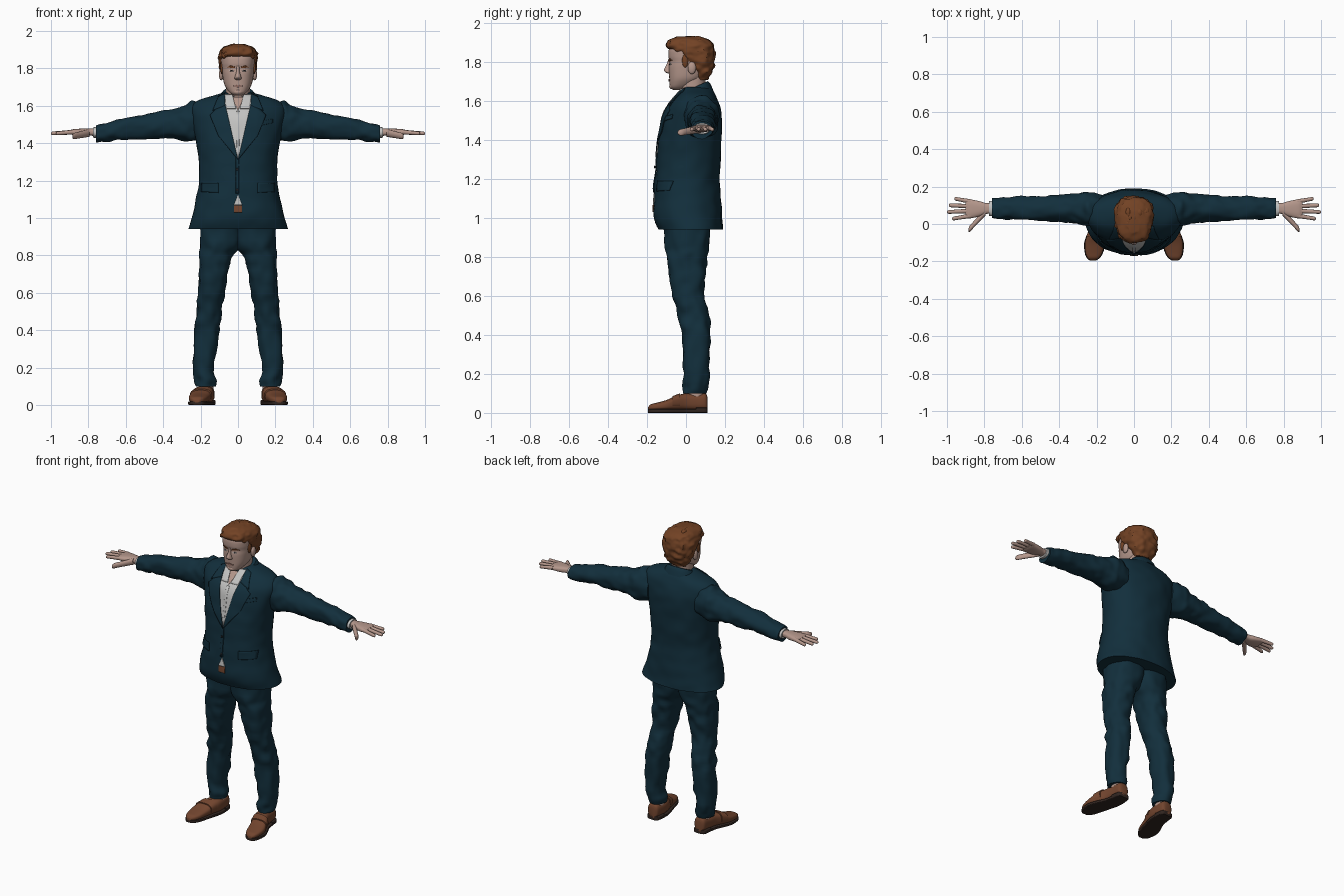
import bpy, bmesh, math, random
from mathutils import Vector, noise
from mathutils.bvhtree import BVHTree

if "Cube" in bpy.data.objects:
    bpy.data.objects.remove(bpy.data.objects["Cube"])
random.seed(4)


def material(name, *rgb):
    mat = bpy.data.materials.new(name)
    mat.use_nodes = True
    mat.diffuse_color = (*rgb, 1)
    mat.node_tree.nodes["Principled BSDF"].inputs["Base Color"].default_value = (*rgb, 1)
    return mat


suit = material("navy cloth", .006, .028, .045)
shirt = material("white cotton", .55, .55, .54)
skin = material("skin", .46, .31, .26)
hair = material("auburn hair", .17, .055, .018)
leather = material("brown leather", .17, .06, .028)
sole = material("dark sole", .03, .018, .014)
lip = material("lips", .32, .17, .14)
dark = material("dark buttons and eyes", .015, .015, .018)


def finish(name, mat, mesh, mirror):
    """Recalculate normals, shade smooth with sharp edges, and mirror if asked."""
    bm = bmesh.new()
    bm.from_mesh(mesh)
    bmesh.ops.remove_doubles(bm, verts=bm.verts, dist=.0001)
    bmesh.ops.recalc_face_normals(bm, faces=bm.faces)
    bm.to_mesh(mesh)
    bm.free()
    mesh.materials.append(mat)
    mesh.shade_smooth()
    mesh.set_sharp_from_angle(angle=math.radians(45))
    obj = bpy.data.objects.new(name, mesh)
    bpy.context.collection.objects.link(obj)
    if mirror:
        obj.modifiers.new("Mirror", "MIRROR").use_mirror_merge = False
    return obj


def spline(p, q, r, s, t):
    return q + t * (r - p + t * (2*p - 5*q + 4*r - s + t * (3*(q - r) + s - p))) / 2


def loft(name, mat, rows, axis="z", power=2.2, rough=0, freq=20, mirror=False,
         tilt=0, sides=48, steps=5):
    """Skin rounded sections; each row is position, low/high across, low/high up."""
    padded = [rows[0], *rows, rows[-1]]
    sections = [[spline(*c, k / steps) for c in zip(*padded[i:i + 4])]
                for i in range(len(rows) - 1) for k in range(steps)] + [rows[-1]]
    verts, faces = [], []
    for pos, a_low, a_high, b_low, b_high in sections:
        for k in range(sides):
            angle = math.tau * k / sides
            c, s = math.cos(angle), math.sin(angle)
            c = math.copysign(abs(c) ** (2 / power), c)
            s = math.copysign(abs(s) ** (2 / power), s)
            a, b = (a_low + a_high + (a_high - a_low) * c) / 2, (b_low + b_high + (b_high - b_low) * s) / 2
            point = Vector({"x": (pos, a, b), "y": (a, pos, b), "z": (a, b, pos)}[axis])
            if rough:
                bump = rough * noise.noise(point * freq)
                point += bump * Vector({"x": (0, c, s), "y": (c, 0, s), "z": (c, s, 0)}[axis])
            point.z += tilt * point.y
            verts.append(point)
    for i in range(len(sections) - 1):
        for k in range(sides):
            j = (k + 1) % sides
            faces.append([i*sides + k, i*sides + j, (i+1)*sides + j, (i+1)*sides + k])
    faces += [list(range(sides)), list(range(len(verts) - sides, len(verts)))]
    mesh = bpy.data.meshes.new(name)
    mesh.from_pydata(verts, [], faces)
    finish(name, mat, mesh, mirror)
    return verts, faces


def centred(rows):
    """Rows of height, half width, front, back."""
    return [(z, -w, w, front, back) for z, w, front, back in rows]


def plate(name, mat, target, corners, mirror=False, lift=.002, n=8):
    """Thin four-cornered patch laid on the front of a target surface."""
    p, q, r, s = (Vector(c) for c in corners)
    verts = []
    for i in range(n + 1):
        for j in range(n + 1):
            x, z = p.lerp(q, i / n).lerp(s.lerp(r, i / n), j / n)
            hit = target.ray_cast(Vector((x, -1, z)), Vector((0, 1, 0)))[0]
            hit = hit or target.find_nearest(Vector((x, 0, z)))[0]
            verts.append((x, hit.y - lift, z))
    w = n + 1
    faces = [(i*w + j, i*w + j + 1, (i+1)*w + j + 1, (i+1)*w + j) for i in range(n) for j in range(n)]
    mesh = bpy.data.meshes.new(name)
    mesh.from_pydata(verts, [], faces)
    solid = finish(name, mat, mesh, mirror).modifiers.new("Thickness", "SOLIDIFY")
    solid.thickness, solid.offset = .005, 0


def ball(name, mat, centre, size, mirror=False):
    bm = bmesh.new()
    bmesh.ops.create_uvsphere(bm, u_segments=20, v_segments=12, radius=1)
    for v in bm.verts:
        v.co = Vector(a * b for a, b in zip(v.co, size)) + Vector(centre)
    mesh = bpy.data.meshes.new(name)
    bm.to_mesh(mesh)
    bm.free()
    finish(name, mat, mesh, mirror)


# Jacket body, sleeves and standing collar
torso = loft("jacket_body", suit, centred([
    (.94, .265, -.14, .19), (1, .25, -.165, .185), (1.1, .225, -.165, .18),
    (1.2, .21, -.157, .172), (1.3, .21, -.15, .178), (1.4, .222, -.14, .182),
    (1.5, .24, -.12, .182), (1.56, .25, -.1, .175), (1.6, .245, -.07, .165),
    (1.63, .21, -.045, .15), (1.655, .13, -.025, .135), (1.67, .08, -.01, .12)]),
    rough=.006, freq=14)
loft("jacket_sleeves", suit, [
    (.17, .01, .155, 1.43, 1.6), (.24, -.01, .168, 1.41, 1.625), (.28, -.005, .17, 1.41, 1.605),
    (.35, .008, .16, 1.425, 1.58), (.45, .015, .15, 1.425, 1.56), (.6, .02, .145, 1.42, 1.535),
    (.7, .025, .14, 1.41, 1.51), (.76, .03, .135, 1.405, 1.495)],
    "x", rough=.01, freq=22, mirror=True)
loft("jacket_collar", suit, centred([(1.59, .11, -.02, .14), (1.63, .093, -.012, .125),
                                     (1.65, .08, -.005, .112)]), tilt=.45)

# Trousers
loft("trouser_legs", suit, [
    (.1, .12, .22, -.012, .105), (.13, .122, .23, -.015, .112), (.2, .128, .235, -.018, .12),
    (.4, .1, .235, -.022, .126), (.5, .088, .222, -.042, .118), (.6, .073, .215, -.068, .095),
    (.72, .05, .208, -.09, .1), (.8, .024, .205, -.1, .11), (.86, -.02, .203, -.108, .12),
    (.98, -.04, .2, -.115, .13)], rough=.012, freq=19, mirror=True)

# Neck and head
neck = loft("neck", skin, centred([(1.57, .075, -.04, .11), (1.64, .064, -.03, .1),
                                   (1.74, .064, -.03, .1)]))
head = loft("head", skin, centred([
    (1.655, .022, -.066, -.015), (1.668, .042, -.08, .01), (1.69, .06, -.084, .05),
    (1.72, .075, -.086, .09), (1.77, .084, -.088, .12), (1.8, .087, -.085, .125),
    (1.83, .09, -.09, .128), (1.87, .088, -.085, .125), (1.91, .06, -.05, .1),
    (1.92, .02, -.01, .05)]), power=2.4)
loft("nose", skin, centred([(1.738, .012, -.09, -.06), (1.746, .02, -.106, -.06),
                            (1.758, .016, -.113, -.06), (1.785, .009, -.1, -.06),
                            (1.815, .008, -.09, -.06)]), sides=20)
ball("ears", skin, (.09, .03, 1.768), (.012, .021, .032), True)
ball("chin", skin, (0, -.068, 1.675), (.028, .018, .017))

# Face details
face = BVHTree.FromPolygons(*head)
plate("eyes", shirt, face, [(.02, 1.786), (.034, 1.792), (.048, 1.787), (.034, 1.782)], True, .0)
plate("irises", dark, face, [(.03, 1.791), (.038, 1.791), (.038, 1.783), (.03, 1.783)], True, .001)
plate("eyebrows", hair, face, [(.016, 1.808), (.04, 1.815), (.06, 1.806), (.016, 1.801)], True)
plate("mouth", lip, face, [(-.028, 1.706), (0, 1.712), (.028, 1.706), (0, 1.698)])

# Hair cap with swept locks over the crown and fringe
loft("hair", hair, centred([
    (1.705, .052, .06, .108), (1.74, .08, .035, .13), (1.78, .094, .005, .142),
    (1.82, .1, -.025, .148), (1.85, .102, -.065, .148), (1.87, .102, -.092, .146),
    (1.895, .094, -.095, .135), (1.915, .076, -.08, .11), (1.93, .03, -.04, .06)]),
    power=2.5, rough=.012, freq=38)
for number in range(26):
    across, along = random.uniform(-1, 1), random.random()
    y = -.088 + .16 * along
    height = 1.882 + .035 * math.sin(min(1, along * 2) * math.pi / 2) - .022 * across ** 2
    ball(f"hair_lock_{number + 1}", hair, (.075 * across, y + .03 * across ** 2, height),
         (random.uniform(.012, .02), random.uniform(.016, .028), random.uniform(.012, .018)))
ball("sideburns", hair, (.086, -.004, 1.805), (.009, .016, .035), True)

# Shirt front, collar, lapels and jacket trim
offset = len(torso[0])
chest = BVHTree.FromPolygons(torso[0] + neck[0], torso[1] + [[i + offset for i in f] for f in neck[1]])
plate("shirt_front", shirt, chest, [(-.08, 1.635), (.08, 1.635), (0, 1.315), (0, 1.315)], n=16)
plate("open_throat", skin, chest, [(-.035, 1.645), (.035, 1.645), (0, 1.575), (0, 1.575)], lift=.004)
plate("shirt_placket", shirt, chest, [(-.009, 1.57), (.009, 1.57), (.006, 1.33), (-.006, 1.33)], lift=.004)
loft("shirt_collar", shirt, centred([(1.6, .085, -.03, .112), (1.65, .074, -.022, .107)]), tilt=.4)
plate("shirt_collar_wings", shirt, chest, [(.03, 1.66), (.072, 1.66), (.06, 1.585), (.012, 1.585)], True, .007)
plate("lapels", suit, chest, [(.072, 1.625), (.15, 1.55), (.105, 1.44), (0, 1.31)], True, .006, 14)
plate("lapel_collars", suit, chest, [(.07, 1.665), (.105, 1.65), (.135, 1.575), (.07, 1.6)], True, .007)
plate("pocket_flaps", suit, chest, [(.105, 1.188), (.195, 1.188), (.195, 1.14), (.105, 1.135)], True, .004)
plate("breast_pocket", suit, chest, [(.115, 1.515), (.185, 1.53), (.185, 1.508), (.115, 1.493)], lift=.004)
plate("front_overlap", suit, chest, [(-.012, 1.32), (.004, 1.32), (.004, 1.13), (-.012, 1.13)], lift=.003)
plate("shirt_tail", shirt, chest, [(0, 1.125), (0, 1.125), (.022, 1.07), (-.022, 1.07)])
plate("belt", leather, chest, [(-.022, 1.068), (.022, 1.068), (.022, 1.03), (-.022, 1.03)])
for number, height in enumerate((1.15, 1.26)):
    ball(f"jacket_button_{number + 1}", dark, (-.004, -.167 + .06 * (height - 1.15), height), (.007, .004, .007))

# Shirt cuffs, hands, fingers and thumbs
loft("shirt_cuffs", shirt, [(.74, .04, .125, 1.425, 1.487), (.775, .043, .122, 1.43, 1.485)], "x", mirror=True)
loft("palms", skin, [(.75, .055, .112, 1.438, 1.48), (.79, .054, .112, 1.44, 1.478),
                     (.83, .04, .123, 1.438, 1.478), (.88, .03, .132, 1.443, 1.475),
                     (.9, .04, .128, 1.45, 1.468)], "x", power=2.6, mirror=True)


def finger(name, start, end, thick):
    points = [(t, Vector(start).lerp(Vector(end), t)) for t in (0, .3, .65, .93, 1)]
    rows = [(p.x, p.y - r, p.y + r, p.z - r, p.z + r)
            for t, p in points for r in [thick * (.3 if t == 1 else 1 - t / 4)]]
    loft(name, skin, rows, "x", 2, sides=16, mirror=True)


for name, base, tip, reach in (("index", .044, .028, .972), ("middle", .07, .064, 1),
                               ("ring", .095, .1, .99), ("little", .12, .136, .96)):
    finger(name + "_fingers", (.875, base, 1.46), (reach, tip, 1.452), .0125)
finger("thumbs", (.795, .065, 1.455), (.885, -.033, 1.436), .021)

# Ankles and loafers
loft("ankles", skin, [(.05, .128, .205, .005, .095), (.13, .135, .205, .008, .09)], mirror=True)
shoe = [(.11, .145, .19, .012, .08), (.098, .132, .205, .012, .1), (.05, .125, .212, .012, .098),
        (0, .127, .222, .012, .1), (-.05, .14, .245, .012, .088), (-.1, .154, .262, .012, .066),
        (-.15, .168, .26, .012, .052), (-.18, .185, .25, .012, .044), (-.194, .205, .235, .014, .03)]
loft("loafers", leather, shoe, "y", 2.7, mirror=True)
loft("loafer_soles", sole, [(y, a - .004, b + .004, 0, .02) for y, a, b, _, _ in shoe], "y", 6, mirror=True)
loft("loafer_heels", sole, [(y, a - .005, b + .005, 0, .028) for y, a, b, _, _ in shoe[:3]], "y", 6, mirror=True)
loft("loafer_straps", leather, [(y, a - .004, b + .004, .02, top + .006) for y, a, b, _, top in
                                ((-.03, .135, .236, 0, .094), (-.07, .146, .253, 0, .08))], "y", 2.7, mirror=True)
